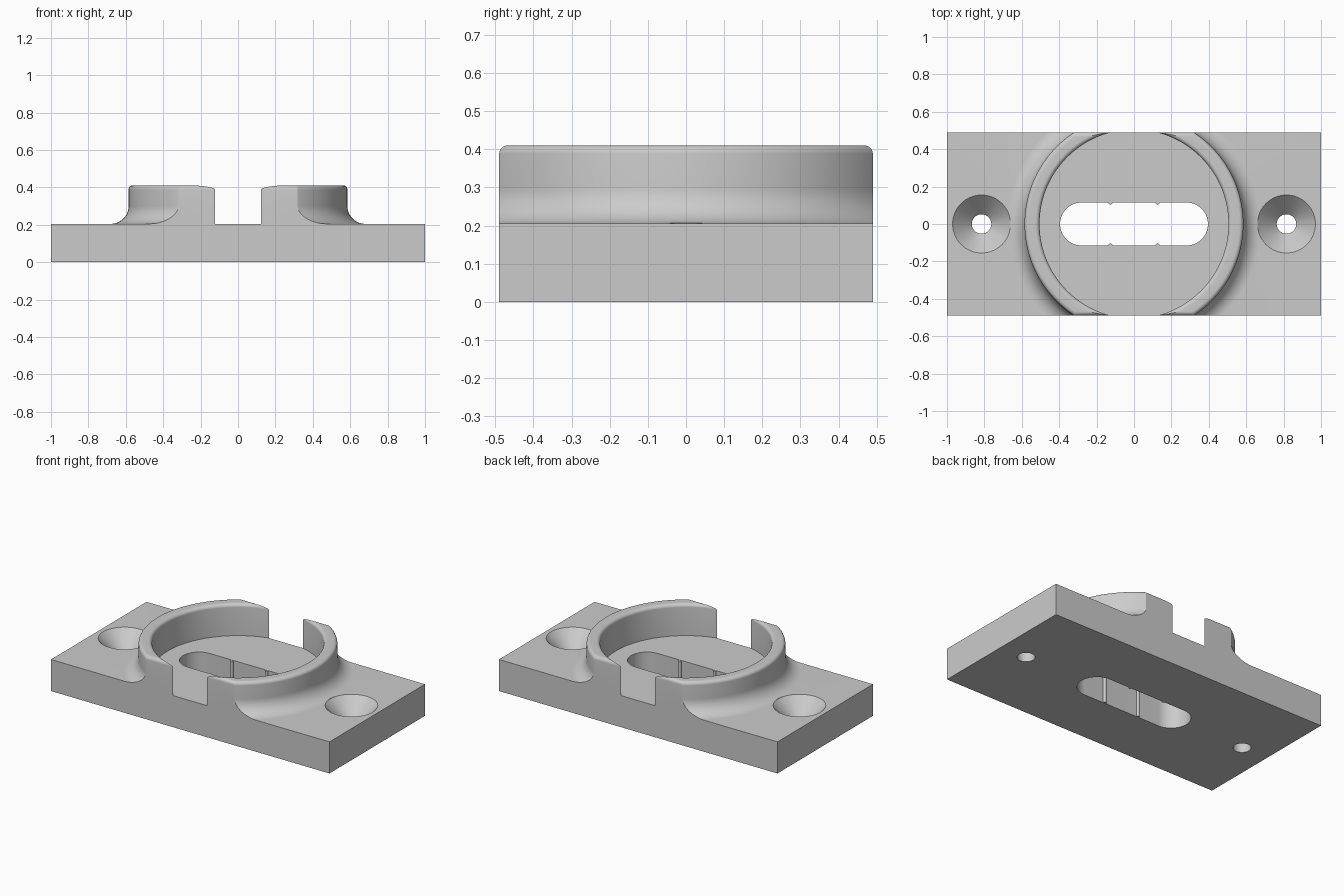
import bpy, bmesh, math
from mathutils import Matrix

cube = bpy.data.objects.get("Cube")
if cube:
    bpy.data.objects.remove(cube, do_unlink=True)

HALF_W, DECK, TOP = 0.49, 0.205, 0.41      # half depth, plate top, ring top
BORE, RIM, FOOT, ROUND = 0.505, 0.585, 0.68, 0.022

grey = bpy.data.materials.new("plain grey")
grey.use_nodes = True
grey.diffuse_color = (0.6, 0.6, 0.6, 1)
grey.node_tree.nodes["Principled BSDF"].inputs["Base Color"].default_value = (0.6, 0.6, 0.6, 1)


def make(name, bm):
    bmesh.ops.recalc_face_normals(bm, faces=bm.faces)
    mesh = bpy.data.meshes.new(name)
    bm.to_mesh(mesh)
    bm.free()
    mesh.materials.append(grey)
    obj = bpy.data.objects.new(name, mesh)
    bpy.context.collection.objects.link(obj)
    return obj


def arc(cx, cy, r, start, end, n=8):
    angles = [math.radians(start + (end - start) * i / n) for i in range(n + 1)]
    return [(cx + r * math.cos(a), cy + r * math.sin(a)) for a in angles]


def revolve(name, profile, x=0, steps=128):
    """Turn a closed (radius, z) outline about a vertical axis at x."""
    bm = bmesh.new()
    verts = [bm.verts.new((r, 0, z)) for r, z in profile]
    edges = [bm.edges.new((v, verts[i - 1])) for i, v in enumerate(verts)]
    bmesh.ops.spin(bm, geom=verts + edges, cent=(0, 0, 0), axis=(0, 0, 1),
                   angle=math.tau, steps=steps)
    bmesh.ops.remove_doubles(bm, verts=bm.verts, dist=1e-5)
    bmesh.ops.translate(bm, verts=bm.verts, vec=(x, 0, 0))
    return make(name, bm)


def prism(name, outline, low, high, matrix=Matrix()):
    """Extrude a flat outline from low to high, then place it."""
    bm = bmesh.new()
    face = bm.faces.new([bm.verts.new((a, b, low)) for a, b in outline])
    new = bmesh.ops.extrude_face_region(bm, geom=[face])["geom"]
    bmesh.ops.translate(bm, vec=(0, 0, high - low),
                        verts=[v for v in new if isinstance(v, bmesh.types.BMVert)])
    bmesh.ops.transform(bm, matrix=matrix, verts=bm.verts)
    return make(name, bm)


def combine(target, tool, operation):
    mod = target.modifiers.new(operation, 'BOOLEAN')
    mod.operation, mod.solver, mod.object = operation, 'EXACT', tool
    bpy.context.view_layer.objects.active = target
    bpy.ops.object.modifier_apply(modifier=mod.name)
    bpy.data.objects.remove(tool, do_unlink=True)


# Round collar with rounded lip and a flared foot
fillet = FOOT - RIM
collar = revolve("collar", [(BORE, DECK / 2)]
                 + arc(BORE + ROUND, TOP - ROUND, ROUND, 180, 90)
                 + arc(RIM - ROUND, TOP - ROUND, ROUND, 90, 0)
                 + arc(FOOT, DECK + fillet, fillet, 180, 270, 14)
                 + [(FOOT, DECK / 2)])

# Trim the collar flush with the long sides, softening the top edges
side = HALF_W - ROUND
trim = prism("trim", [(-HALF_W, 0), (HALF_W, 0)]
             + arc(side, TOP - ROUND, ROUND, 0, 90)
             + arc(-side, TOP - ROUND, ROUND, 90, 180), -1, 1,
             Matrix(((0, 0, 1, 0), (1, 0, 0, 0), (0, 1, 0, 0), (0, 0, 0, 1))))
combine(collar, trim, 'INTERSECT')

# Base plate joined with the collar
base = prism("mounting_base", [(-1, -HALF_W), (1, -HALF_W), (1, HALF_W), (-1, HALF_W)], 0, DECK)
combine(base, collar, 'UNION')

# Long slot through the middle
SLOT = 0.115
slot = prism("slot", arc(0.28, 0, SLOT, -90, 90, 32) + arc(-0.28, 0, SLOT, 90, 270, 32), -0.1, 0.3)
combine(base, slot, 'DIFFERENCE')

# Countersunk screw holes
for x in (-0.815, 0.815):
    sink = revolve("sink", [(0, -0.1), (0.052, -0.1), (0.052, 0.1), (0.155, DECK),
                            (0.155, 0.3), (0, 0.3)], x, 64)
    combine(base, sink, 'DIFFERENCE')

# Thin grip ribs on the slot walls
ribs = [base]
for x in (-0.125, 0.125):
    for y in (-SLOT, SLOT):
        rib = prism("slot_rib", arc(x, y, 0.011, 0, 345, 23), 0.001, DECK - 0.001)
        ribs.append(rib)

bpy.ops.object.select_all(action='DESELECT')
for obj in ribs:
    obj.select_set(True)
bpy.context.view_layer.objects.active = base
bpy.ops.object.shade_smooth_by_angle(angle=math.radians(25))
